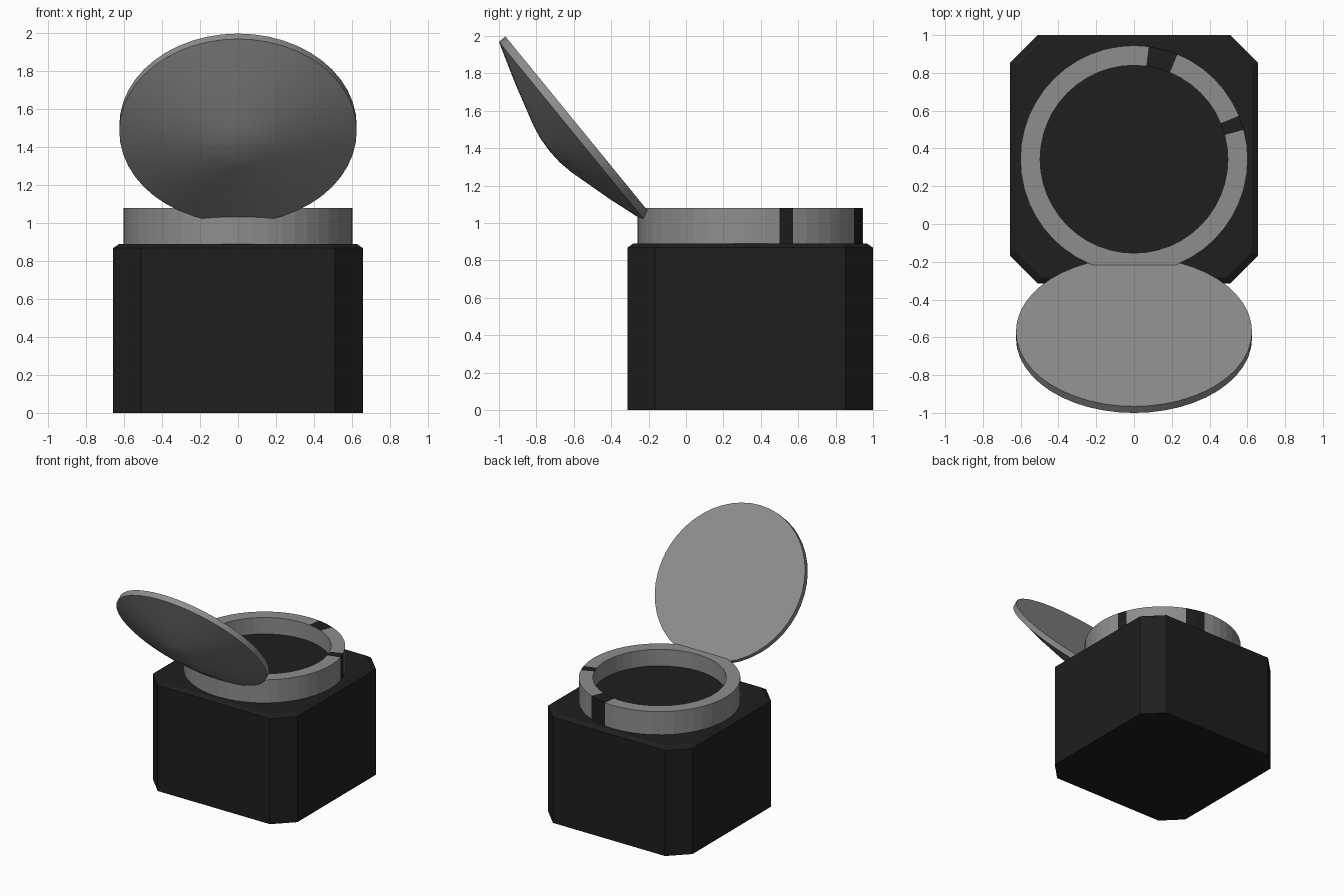
import bpy, bmesh, math
from mathutils import Matrix, Vector

if "Cube" in bpy.data.objects:
    bpy.data.objects.remove(bpy.data.objects["Cube"])

CY = 0.343  # jar axis position in y


def material(name, v):
    m = bpy.data.materials.new(name)
    m.diffuse_color = (v, v, v, 1)
    m.use_nodes = True
    m.node_tree.nodes["Principled BSDF"].inputs["Base Color"].default_value = m.diffuse_color
    return m


dark = material("black", 0.013)
silver = material("silver", 0.27)


def finish(name, bm, *mats):
    bmesh.ops.recalc_face_normals(bm, faces=bm.faces)
    me = bpy.data.meshes.new(name)
    bm.to_mesh(me)
    bm.free()
    for m in mats:
        me.materials.append(m)
    ob = bpy.data.objects.new(name, me)
    bpy.context.collection.objects.link(ob)
    return ob


def lathe(profile, n, closed=False):
    """Revolve an (r, z) profile around z."""
    bm = bmesh.new()
    rows = [[bm.verts.new((r * math.cos(2 * math.pi * i / n),
                           r * math.sin(2 * math.pi * i / n), z))
             for i in range(n)] for r, z in profile]
    pairs = list(zip(rows, rows[1:]))
    if closed:
        pairs.append((rows[-1], rows[0]))
    for a, b in pairs:
        for i in range(n):
            j = (i + 1) % n
            bm.faces.new((a[i], a[j], b[j], b[i]))
    bmesh.ops.remove_doubles(bm, verts=bm.verts, dist=1e-5)
    return bm


# jar body: square block with cut corners and a small top bevel
bm = bmesh.new()
rows = []
for half, cut, z in ((0.657, 0.147, 0), (0.657, 0.147, 0.868), (0.625, 0.135, 0.89)):
    c = half - cut
    pts = [(half, -c), (half, c), (c, half), (-c, half),
           (-half, c), (-half, -c), (-c, -half), (c, -half)]
    rows.append([bm.verts.new((x, y + CY, z)) for x, y in pts])
for a, b in zip(rows, rows[1:]):
    for i in range(8):
        j = (i + 1) % 8
        bm.faces.new((a[i], a[j], b[j], b[i]))
bm.faces.new(rows[0][::-1])
bm.faces.new(rows[-1])
finish("jar_body", bm, dark)

# neck ring with a few dark worn patches
bm = lathe([(0.602, 0.87), (0.602, 1.08), (0.497, 1.08), (0.497, 0.87)], 48, True)
for f in bm.faces:
    c = f.calc_center_median()
    ang = math.degrees(math.atan2(c.y, c.x))
    if c.xy.length > 0.52 and (15 < ang < 22 or 67 < ang < 82):
        f.material_index = 1
ring = finish("neck_ring", bm, silver, dark)
ring.location.y = CY

# dark contents inside the neck
contents = finish("jar_contents", lathe(
    [(0, 0.87), (0.497, 0.87), (0.497, 0.945), (0, 0.945)], 48), dark)
contents.location.y = CY

# open lid: shallow cone with flat inside, trimmed along the hinge
bm = lathe([(0, 0), (0.625, 0), (0.625, 0.045), (0.4, 0.118), (0.16, 0.186),
            (0.08, 0.201), (0, 0.205)], 48)
cut = bmesh.ops.bisect_plane(bm, geom=bm.verts[:] + bm.edges[:] + bm.faces[:],
                             plane_co=(0, -0.582, 0), plane_no=(0, -1, -0.3),
                             clear_outer=True)
edges = [e for e in cut["geom_cut"] if isinstance(e, bmesh.types.BMEdge)]
bmesh.ops.holes_fill(bm, edges=edges, sides=0)
u = Vector((0, -0.633, 0.775)).normalized()
n = Vector((0, -u.z, u.y))
bm.transform(Matrix.Translation((0, -0.57, 1.513)) @
             Matrix(((1, 0, 0), u, n)).transposed().to_4x4())
lid = finish("lid", bm, silver)

# soft shading on the round parts, crisp edges kept
bpy.context.view_layer.objects.active = lid
lid.select_set(True)
bpy.ops.object.shade_smooth_by_angle(angle=math.radians(20))
